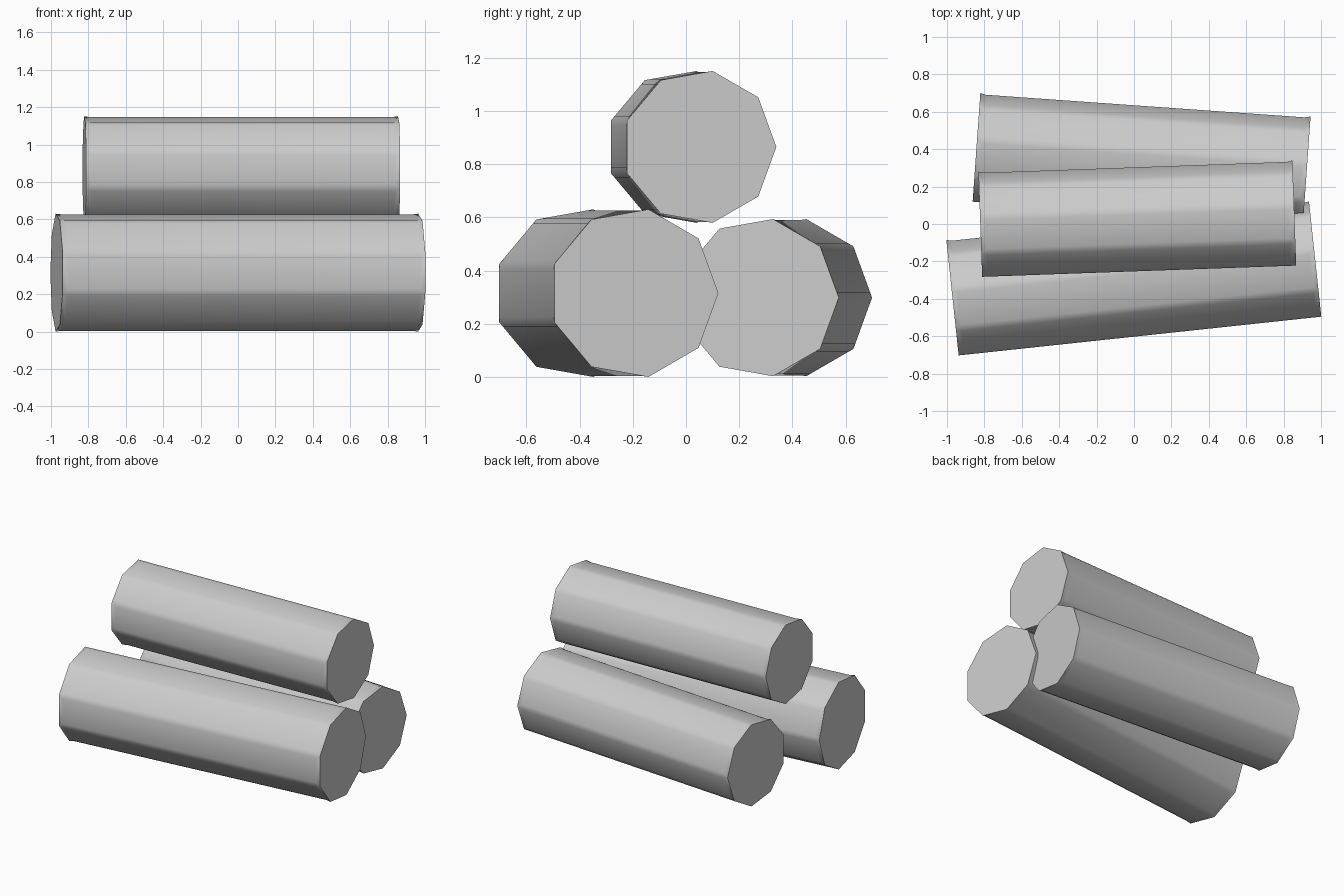
import bpy
import bmesh
import math
from mathutils import Vector

if "Cube" in bpy.data.objects:
    bpy.data.objects.remove(bpy.data.objects["Cube"])

SIDES = 9
CHAMFER = 0.02   # softening of the long edges
INSET = 0.03     # the softening fades out to a sharp corner at each end


def log(name, centre, radius, length, angle):
    bm = bmesh.new()
    corners = [Vector((0, radius * math.cos(i * math.tau / SIDES),
                       radius * math.sin(i * math.tau / SIDES))) for i in range(SIDES)]

    def end_ring(x):
        return [bm.verts.new(c + Vector((x, 0, 0))) for c in corners]

    def soft_ring(x):
        ring = []
        for i, c in enumerate(corners):
            for n in (corners[i - 1], corners[(i + 1) % SIDES]):
                ring.append(bm.verts.new(c + (n - c).normalized() * CHAMFER + Vector((x, 0, 0))))
        return ring

    h = length / 2
    ends = [end_ring(-h), end_ring(h)]
    softs = [soft_ring(-h + INSET), soft_ring(h - INSET)]
    # End caps and the short strips next to them
    for e, s in zip(ends, softs):
        bm.faces.new(e)
        for i in range(SIDES):
            j = (i + 1) % SIDES
            bm.faces.new((e[i], s[2 * i], s[2 * i + 1]))
            bm.faces.new((e[i], s[2 * i + 1], s[2 * j], e[j]))
    # Long body faces
    n = 2 * SIDES
    for i in range(n):
        j = (i + 1) % n
        bm.faces.new((softs[0][i], softs[0][j], softs[1][j], softs[1][i]))
    bmesh.ops.recalc_face_normals(bm, faces=bm.faces[:])

    mesh = bpy.data.meshes.new(name)
    bm.to_mesh(mesh)
    bm.free()
    obj = bpy.data.objects.new(name, mesh)
    bpy.context.collection.objects.link(obj)
    obj.location = centre
    obj.rotation_euler.z = math.radians(angle)
    bpy.ops.object.select_all(action='DESELECT')
    obj.select_set(True)
    bpy.context.view_layer.objects.active = obj
    bpy.ops.object.shade_smooth_by_angle(angle=math.radians(30))


# Two logs on the ground, one resting on top
log("front_log", (0.0, -0.30, 0.315), 0.32, 1.95, 6.1)
log("back_log", (0.04, 0.338, 0.298), 0.30, 1.77, -4.05)
log("top_log", (0.018, 0.02, 0.865), 0.29, 1.68, 2.05)
